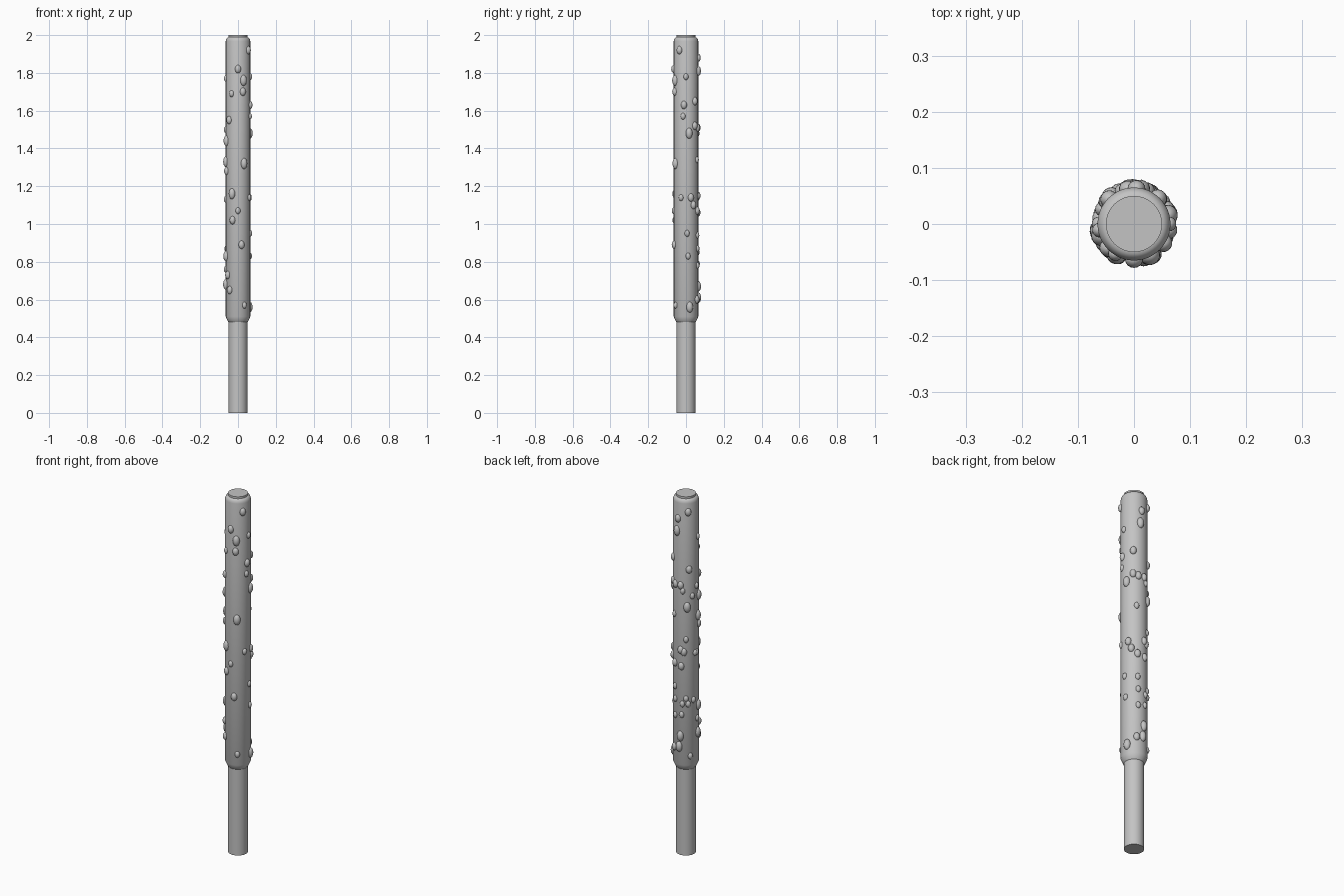
import bpy
import bmesh
from math import radians, pi
from mathutils import Matrix, Vector

cube = bpy.data.objects.get("Cube")
if cube:
    bpy.data.objects.remove(cube, do_unlink=True)

STICK_RADIUS = 0.05
COAT_RADIUS = 0.065

grey = bpy.data.materials.new("plain grey")
grey.use_nodes = True
color = (0.55, 0.55, 0.55, 1)
grey.diffuse_color = color
grey.node_tree.nodes["Principled BSDF"].inputs["Base Color"].default_value = color


def finish(bm, name, angle):
    """Turn a bmesh into a shaded object with the grey material."""
    mesh = bpy.data.meshes.new(name)
    bmesh.ops.recalc_face_normals(bm, faces=bm.faces)
    bm.to_mesh(mesh)
    bm.free()
    mesh.materials.append(grey)
    obj = bpy.data.objects.new(name, mesh)
    bpy.context.collection.objects.link(obj)
    bpy.ops.object.select_all(action="DESELECT")
    obj.select_set(True)
    bpy.context.view_layer.objects.active = obj
    bpy.ops.object.shade_smooth_by_angle(angle=radians(angle))
    return obj


def lathe(name, profile, steps=48):
    """Spin a radius and height profile around the vertical axis."""
    bm = bmesh.new()
    verts = [bm.verts.new((r, 0, z)) for r, z in profile]
    edges = [bm.edges.new(pair) for pair in zip(verts, verts[1:])]
    bmesh.ops.spin(bm, geom=verts + edges, axis=(0, 0, 1), cent=(0, 0, 0),
                   angle=2 * pi, steps=steps)
    bmesh.ops.remove_doubles(bm, verts=bm.verts, dist=0.0001)
    return finish(bm, name, 30)


def bumps(name, places, width, height):
    """Half-sunken oval bumps; each place is (degrees around, height in cm)."""
    bm = bmesh.new()
    for degrees, level in places:
        matrix = (Matrix.Rotation(radians(degrees), 4, "Z")
                  @ Matrix.Translation(Vector((COAT_RADIUS - 0.002, 0, level / 100)))
                  @ Matrix.Diagonal(Vector((width * 0.95, width, height, 1))))
        bmesh.ops.create_uvsphere(bm, u_segments=16, v_segments=10,
                                  radius=1, matrix=matrix)
    return finish(bm, name, 60)


# Plain inner stick, showing as the handle and as the tip
lathe("stick", [(0, 0), (STICK_RADIUS, 0), (STICK_RADIUS, 2), (0, 2)])

# Thick coating with a tapered lower end and a rounded upper rim
lathe("coating", [
    (STICK_RADIUS, 0.48), (0.054, 0.485), (COAT_RADIUS, 0.51),
    (COAT_RADIUS, 1.968), (0.063, 1.977), (0.059, 1.984),
    (0.054, 1.988), (STICK_RADIUS, 1.989)])

# Scattered bumps, grouped by size
bumps("small_bumps", [
    (0, 178), (190, 177), (-122, 169), (-14, 157), (180, 150), (155, 145),
    (125, 121), (-24, 114), (180, 113), (-90, 107), (5, 95), (67, 94),
    (10, 83), (125, 88), (161, 87), (69, 87), (108, 85), (135, 85),
    (69, 78), (105, 79), (185, 76), (145, 56), (-58, 57), (110, 148),
    (62, 134), (170, 113)], 0.013, 0.018)

bumps("medium_bumps", [
    (-33, 192), (135, 192), (86, 188), (-90, 182), (-66, 170), (-10, 163),
    (47, 165), (139, 160), (-137, 155), (46, 152), (70, 151), (100, 151),
    (202, 128), (24, 114), (100, 115), (115, 114), (38, 110), (66, 107),
    (103, 106), (-117, 102), (-73, 89), (213, 73), (227, 65),
    (62, 60)], 0.016, 0.022)

bumps("large_bumps", [
    (80, 181), (-63, 176), (15, 148), (200, 144), (130, 139), (192, 133),
    (-60, 132), (-120, 116), (195, 83), (190, 68), (98, 67), (92, 61),
    (18, 56)], 0.018, 0.029)
